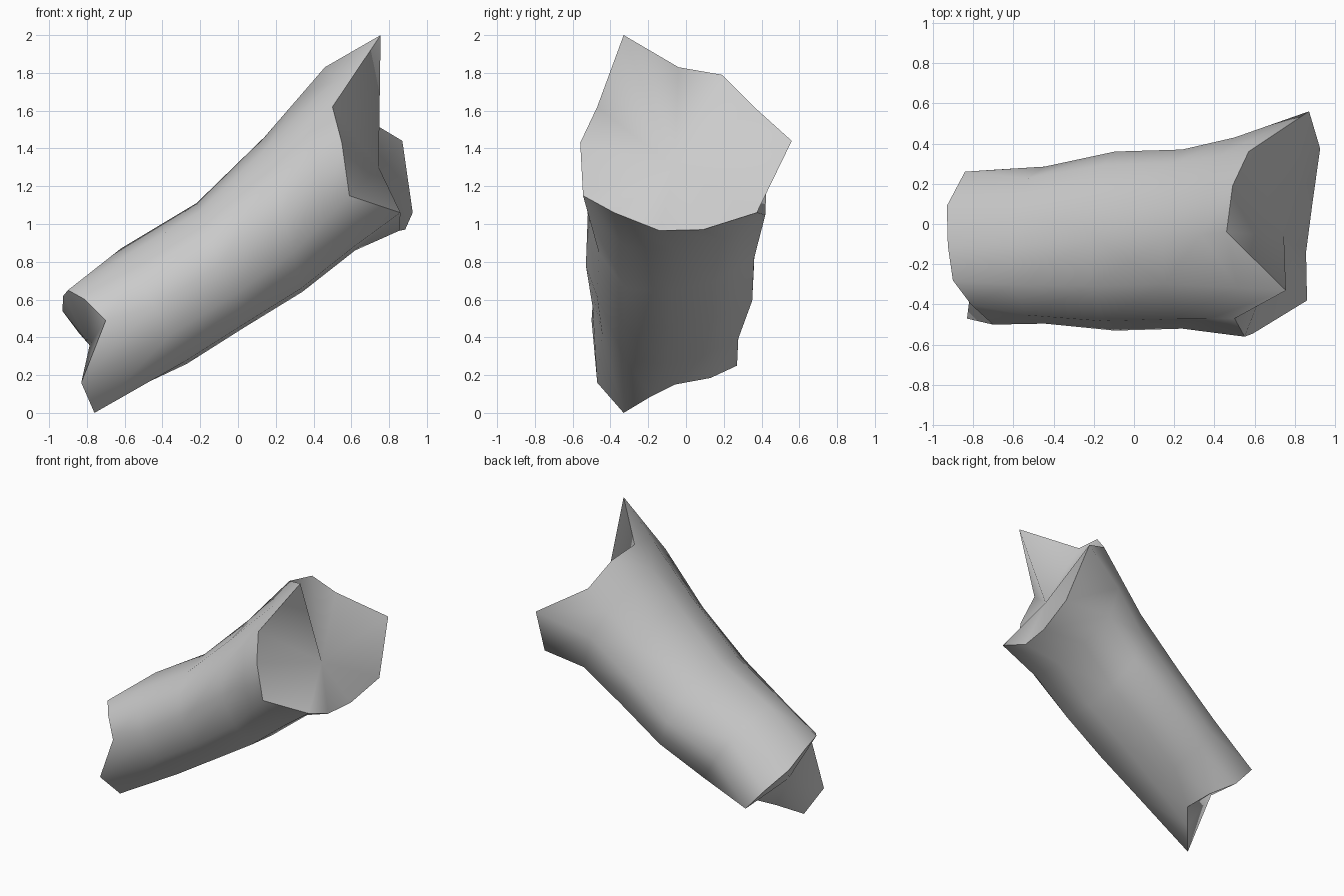
import bpy, bmesh, math
from mathutils import Vector

if "Cube" in bpy.data.objects:
    bpy.data.objects.remove(bpy.data.objects["Cube"])

SIDES = 12
# jagged rims, starting left of the crest and going round over the back
upper_rim = [(.755, -.33, 2), (.46, -.04, 1.83), (.49, .19, 1.79), (.57, .36, 1.62),
             (.87, .56, 1.44), (.925, .375, 1.06), (.885, .09, .97), (.855, -.14, .965),
             (.86, -.38, 1.06), (.59, -.545, 1.15), (.55, -.56, 1.43), (.5, -.47, 1.62)]
lower_rim = [(-.9, -.28, .65), (-.925, -.11, .62), (-.93, .09, .54), (-.84, .26, .42),
             (-.69, .27, .25), (-.57, .13, .185), (-.53, -.06, .15), (-.63, -.18, .09),
             (-.76, -.33, 0), (-.83, -.47, .16), (-.7, -.5, .49), (-.81, -.4, .6)]
upper_core, lower_core = (.745, -.06, 1.3), (-.785, -.11, .36)

# inner rings: top (x, z), bottom (x, z), y centre, y half width
rings = [((-.62, .87), (-.27, .26), -.105, .39),
         ((-.22, 1.11), (.03, .45), -.085, .445),
         ((.14, 1.46), (.34, .64), -.075, .445),
         ((.38, 1.72), (.62, .86), -.055, .485)]
# lopsided section: flatter top back, fuller lower back and lower front
bulge = {2: .93, 3: .98, 5: 1.13, 8: 1.1, 11: 1.03}


def ring_points(top, bottom, yc, half):
    t, b = Vector((top[0], yc, top[1])), Vector((bottom[0], yc, bottom[1]))
    mid, up, side = (t + b) / 2, (t - b) / 2, Vector((0, half, 0))
    pts = []
    for k in range(SIDES):
        a = math.radians(30 * k - 30)
        pts.append(mid + (up * math.cos(a) + side * math.sin(a)) * bulge.get(k, 1))
    return pts


loops = [[Vector(p) for p in lower_rim]] + [ring_points(*r) for r in rings]
loops.append([Vector(p) for p in upper_rim])
# the last ring follows the broken rim over the top and front
for k in (9, 10, 11, 0, 1, 2, 3):
    loops[4][k] = loops[3][k].lerp(loops[5][k], .6)

bm = bmesh.new()
loops = [[bm.verts.new(p) for p in loop] for loop in loops]

# tube wall
for a, b in zip(loops, loops[1:]):
    for k in range(SIDES):
        n = (k + 1) % SIDES
        bm.faces.new((a[k], a[n], b[n], b[k]))

# broken ends, fanned to a core point
for loop, core in ((loops[0], lower_core), (loops[-1], upper_core)):
    c = bm.verts.new(core)
    for k in range(SIDES):
        bm.faces.new((loop[k], loop[(k + 1) % SIDES], c))

bmesh.ops.recalc_face_normals(bm, faces=bm.faces)
for f in bm.faces:
    f.smooth = True
# crisp rims
for loop in (loops[0], loops[-1]):
    for k in range(SIDES):
        bm.edges.get((loop[k], loop[(k + 1) % SIDES])).smooth = False

mesh = bpy.data.meshes.new("broken_shaft")
bm.to_mesh(mesh)
bm.free()
shaft = bpy.data.objects.new("broken_shaft", mesh)
bpy.context.collection.objects.link(shaft)

grey = bpy.data.materials.new("light grey")
grey.diffuse_color = (.6, .6, .6, 1)
grey.use_nodes = True
grey.node_tree.nodes["Principled BSDF"].inputs["Base Color"].default_value = grey.diffuse_color
mesh.materials.append(grey)
